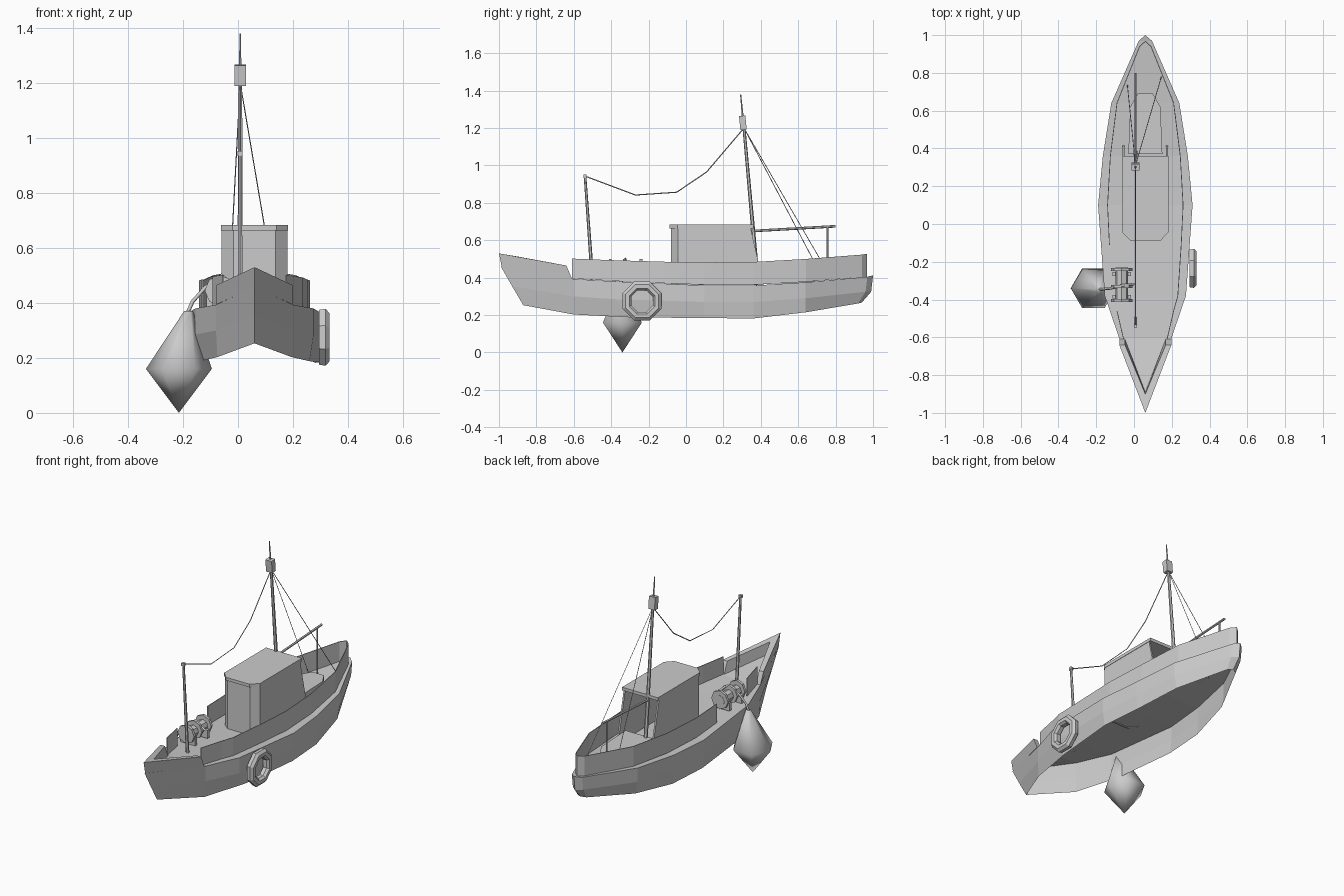
import bpy, bmesh, math
from mathutils import Vector

if "Cube" in bpy.data.objects:
    bpy.data.objects.remove(bpy.data.objects["Cube"])

CX = 0.06  # hull centreline


def obj(name, verts, faces, thick=0):
    me = bpy.data.meshes.new(name)
    me.from_pydata([tuple(v) for v in verts], [], faces)
    bm = bmesh.new()
    bm.from_mesh(me)
    bmesh.ops.remove_doubles(bm, verts=bm.verts, dist=1e-5)
    bmesh.ops.recalc_face_normals(bm, faces=bm.faces)
    bm.to_mesh(me)
    bm.free()
    o = bpy.data.objects.new(name, me)
    bpy.context.collection.objects.link(o)
    if thick:
        m = o.modifiers.new("thickness", "SOLIDIFY")
        m.thickness = thick
        m.offset = 0
    return o


def strip(name, low, high, thick=0):
    n = len(low)
    return obj(name, low + high, [(i, i + 1, n + i + 1, n + i) for i in range(n - 1)], thick)


def prism(name, pts, z0, z1):
    n = len(pts)
    v = [(x, y, z0) for x, y in pts] + [(x, y, z1) for x, y in pts]
    f = [tuple(range(n)), tuple(range(n, 2 * n))]
    f += [(i, (i + 1) % n, n + (i + 1) % n, n + i) for i in range(n)]
    return obj(name, v, f)


def rod(name, a, b, r0, r1=None, sides=6):
    a, b = Vector(a), Vector(b)
    bpy.ops.mesh.primitive_cone_add(vertices=sides, radius1=r0, radius2=r0 if r1 is None else r1,
                                    depth=(b - a).length, location=(a + b) / 2,
                                    rotation=(b - a).to_track_quat('Z', 'Y').to_euler())
    bpy.context.object.name = name
    return bpy.context.object


def box(name, loc, size, rot=(0, 0, 0)):
    bpy.ops.mesh.primitive_cube_add(size=1, location=loc, rotation=rot)
    o = bpy.context.object
    o.name, o.scale = name, size
    return o


def wire(name, pts, r):
    cu = bpy.data.curves.new(name, 'CURVE')
    cu.dimensions = '3D'
    cu.bevel_depth, cu.bevel_resolution = r, 0
    s = cu.splines.new('POLY')
    s.points.add(len(pts) - 1)
    for p, q in zip(s.points, pts):
        p.co = (*q, 1)
    o = bpy.data.objects.new(name, cu)
    bpy.context.collection.objects.link(o)


def side(pts, s):
    return [(CX + s * w, y, z) for w, y, z in pts]


# hull: open-bottomed planking, stations are (half width, y, z)
sheer = [(0, -.99, .46), (.14, -.6, .393), (.215, -.38, .38), (.25, .1, .358),
         (.225, .36, .358), (.18, .64, .375), (.035, .97, .405), (0, 1, .412)]
mid = [(0, -.93, .355), (.14, -.6, .3), (.215, -.38, .285), (.25, .1, .27),
       (.225, .36, .27), (.18, .64, .29), (.035, .96, .325), (0, .99, .325)]
keel = [(0, -.87, .253), (.135, -.6, .203), (.2, -.3, .188), (.24, .1, .184),
        (.22, .36, .182), (.165, .64, .215), (.03, .92, .262), (0, .94, .267)]
for s, tag in ((-1, "left"), (1, "right")):
    strip("hull_lower_" + tag, side(keel, s), side(mid, s))
    strip("hull_upper_" + tag, side(mid, s), side(sheer, s))
strip("deck", side(sheer, -1), side(sheer, 1))

# main bulwark, with a boarding gap on the left side
rail = [(.115, -.61, .395, .502), (.15, -.46, .387, .496), (.172, -.38, .382, .493),
        (.19, -.11, .37, .485), (.2, .1, .362, .482), (.185, .36, .362, .484),
        (.15, .64, .378, .5), (.03, .94, .402, .523), (0, .967, .405, .527)]


def bulwark(name, rows, s):
    strip(name, side([(w, y, a) for w, y, a, b in rows], s),
          side([(w, y, b) for w, y, a, b in rows], s), .004)


bulwark("bulwark_right", rail, 1)
bulwark("bulwark_left_fore", rail[:2], -1)
bulwark("bulwark_left_aft", rail[3:], -1)

# raised bow bulwark with thick walls
for s, tag in ((-1, "left"), (1, "right")):
    v = side([(0, -.985, .457), (.138, -.61, .395), (.108, -.61, .395), (0, -.89, .44),
              (0, -1, .53), (.138, -.64, .465), (.108, -.64, .465), (0, -.9, .513)], s)
    obj("bow_bulwark_" + tag, v, [(0, 1, 5, 4), (1, 2, 6, 5), (2, 3, 7, 6), (4, 5, 6, 7), (0, 3, 2, 1)])

# wheelhouse: open at the back, sloping rear edges
plan = [(-.115, .415), (-.115, -.04), (-.075, -.075), (.075, -.075), (.115, -.04), (.115, .415)]
low = [(CX + x, y, .362) for x, y in plan]
high = [(CX + x, .345 if y > .4 else y, .668) for x, y in plan]
strip("wheelhouse_walls", low, high, .01)
prism("wheelhouse_roof", [(CX + x, y) for x, y in
      [(-.122, .36), (-.122, -.045), (-.08, -.088), (.08, -.088), (.122, -.045), (.122, .36)]], .664, .683)

# low hatch behind the wheelhouse
prism("aft_hatch", [(-.03, .37), (-.02, .62), (.02, .69), (.1, .69), (.14, .62), (.15, .37)], .37, .43)

# masts, lamp, boom
rod("main_mast", (.008, .385, .36), (.008, .31, 1.2), .012, .008)
rod("mast_top", (.008, .31, 1.19), (.008, .292, 1.38), .006, .003)
box("mast_lamp", (.008, .304, 1.228), (.042, .034, .075), (.1, 0, 0))
rod("boom", (.008, .365, .65), (.008, .8, .675), .007)
rod("boom_post", (.008, .757, .39), (.008, .757, .67), .005)
rod("fore_mast", (.008, -.5, .385), (.008, -.54, .945), .01, .007)
box("fore_mast_cap", (.008, -.54, .943), (.018, .018, .018))

# rigging
wire("mast_cable", [(.008, -.54, .943), (.008, -.27, .842), (.008, -.05, .857),
                    (.008, .11, .965), (.008, .31, 1.2)], .003)
wire("stay_left", [(.008, .31, 1.2), (-.035, .735, .39)], .002)
wire("stay_right", [(.008, .31, 1.2), (.145, .78, .39)], .002)

# winch: drum on a fore-and-aft axle between flanges and feet
rod("winch_drum", (-.065, -.41, .44), (-.065, -.23, .44), .034, sides=8)
for i, y in enumerate((-.405, -.33, -.24)):
    rod("winch_flange_%d" % i, (-.065, y - .008, .445), (-.065, y + .008, .445), .056, sides=8)
for i, y in enumerate((-.385, -.265)):
    box("winch_foot_%d" % i, (-.065, y, .405), (.1, .02, .05))
wire("hauling_line", [(.0, -.318, .45), (-.06, -.325, .5), (-.12, -.34, .455),
                      (-.165, -.345, .405), (-.185, -.345, .36)], .007)

# hanging net: smooth six-sided bag
ring = [(-.215 + .12 * math.cos(i * math.pi / 3), -.34 + .12 * math.sin(i * math.pi / 3), .16) for i in range(6)]
neck = [(-.18 + .016 * math.cos(i * math.pi / 3), -.345 + .016 * math.sin(i * math.pi / 3), .37) for i in range(6)]
f = [(i, (i + 1) % 6, 6 + (i + 1) % 6, 6 + i) for i in range(6)]
f += [(12, (i + 1) % 6, i) for i in range(6)] + [tuple(range(6, 12))]
net = obj("net_bag", ring + neck + [(-.215, -.34, 0)], f)
for p in net.data.polygons:
    p.use_smooth = True

# tyre fender: eight-sided ring, profile is (radius, x)
prof = [(.108, .295), (.112, .318), (.096, .332), (.074, .332), (.062, .318), (.062, .295)]
v, f = [], []
k = len(prof)
for i in range(8):
    a = math.pi / 8 + i * math.pi / 4
    v += [(x, -.235 + r * math.cos(a), .275 + r * math.sin(a)) for r, x in prof]
    f += [(i * k + j, i * k + (j + 1) % k, (i + 1) % 8 * k + (j + 1) % k, (i + 1) % 8 * k + j) for j in range(k)]
obj("tyre_fender", v, f)
